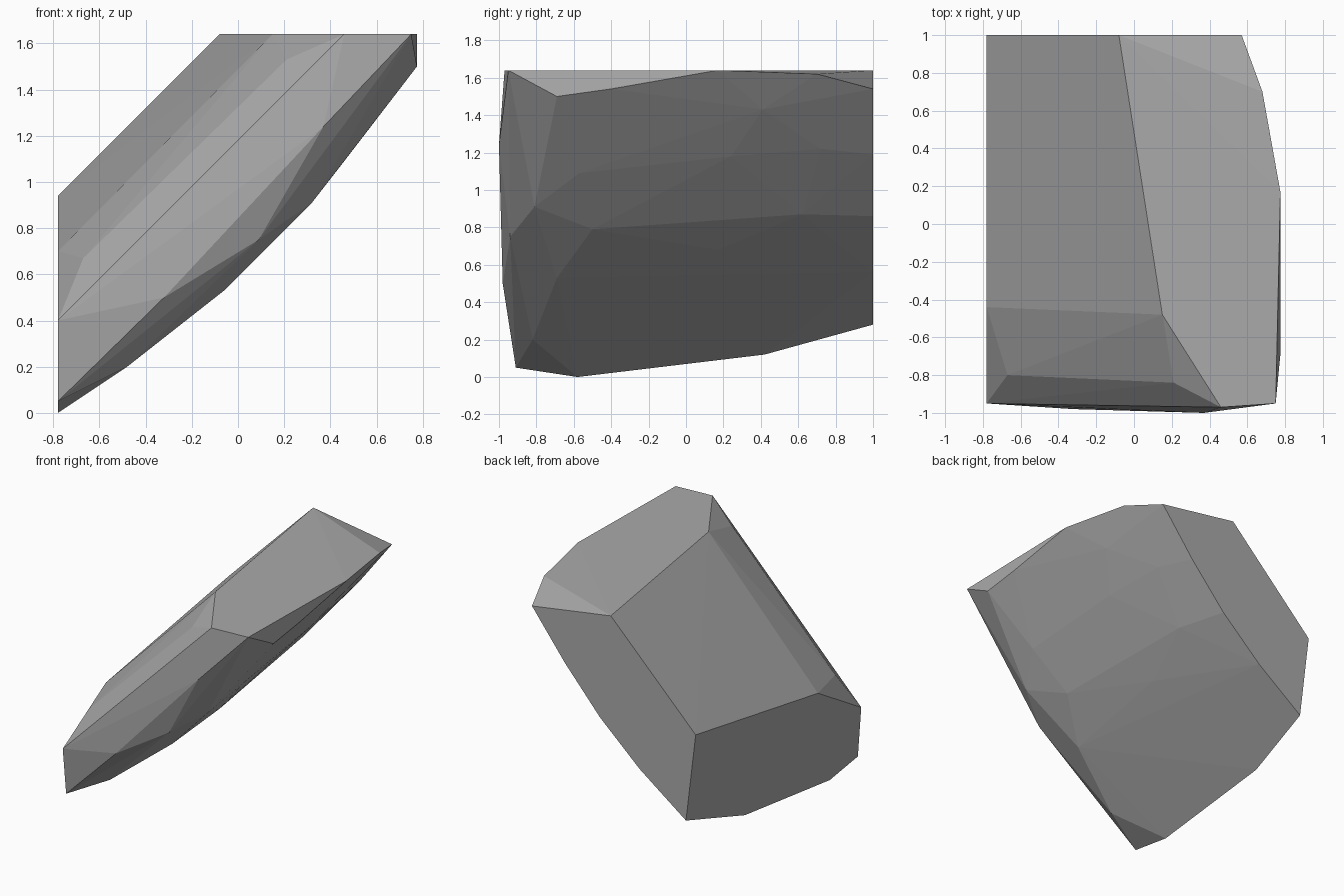
import bpy
import bmesh

# Remove the default object
default_cube = bpy.data.objects.get("Cube")
if default_cube:
    bpy.data.objects.remove(default_cube, do_unlink=True)


def make_material(name, colour):
    """Plain flat colour for both viewport and render."""
    material = bpy.data.materials.new(name)
    material.use_nodes = True
    material.diffuse_color = colour
    shader = material.node_tree.nodes["Principled BSDF"]
    shader.inputs["Base Color"].default_value = colour
    shader.inputs["Roughness"].default_value = 1
    return material


def make_hull(name, corner_groups, material):
    """Wrap a faceted convex stone around groups of corner points."""
    bm = bmesh.new()
    for group in corner_groups:
        for corner in group:
            bm.verts.new(corner)
    result = bmesh.ops.convex_hull(bm, input=bm.verts[:])
    # Drop corners that ended up inside the stone
    unused = [v for v in bm.verts if not v.link_faces]
    bmesh.ops.delete(bm, geom=unused, context="VERTS")
    bmesh.ops.recalc_face_normals(bm, faces=bm.faces[:])
    # Merge coplanar triangles into broad flat facets
    bmesh.ops.dissolve_limit(bm, angle_limit=0.01,
                             verts=bm.verts[:], edges=bm.edges[:])
    mesh = bpy.data.meshes.new(name)
    bm.to_mesh(mesh)
    bm.free()
    mesh.materials.append(material)
    stone = bpy.data.objects.new(name, mesh)
    bpy.context.collection.objects.link(stone)
    return stone


left, right, back, top = -.78, .775, 1, 1.64

# Flat cut across the top, with a chipped back corner
top_cut = [(-.08, back, top), (.15, -.48, top), (.46, -.97, top),
           (.75, -.95, top), (right, .17, top), (.68, .7, 1.62)]

# Flat cut on the low side
low_cut = [(left, back, .94), (left, -.44, .7), (left, -.95, .4),
           (left, -.91, .05), (left, -.58, 0), (left, .42, .12)]

# Bevel between the sloping upper face and the front
front_bevel = [(-.67, -.8, .67), (.21, -.84, 1.53)]

# Rough front side
front_side = [(-.32, -.98, .5), (.09, -.94, .75), (.37, -1, 1.24)]

# Curved lower edge of the flat back
back_edge = [(-.7, back, .28), (-.32, back, .56), (.01, back, .86),
             (.3, back, 1.19), (.57, back, 1.54)]

# Gently bulging underside
underside = [(-.48, -.82, .2), (-.06, -.69, .53), (.32, -.81, .91),
             (right, -.69, 1.5), (right, -.4, 1.54), (.46, -.57, 1.09),
             (.2, -.5, .79), (-.03, .17, .68), (.43, .24, 1.18),
             (.6, .41, 1.43), (.1, .62, .87), (.38, .72, 1.22),
             (.28, .5, 1.06)]

stone_grey = make_material("stone_grey", (.4, .4, .4, 1))
make_hull("rock_slab", [top_cut, low_cut, front_bevel, front_side,
                        back_edge, underside], stone_grey)
